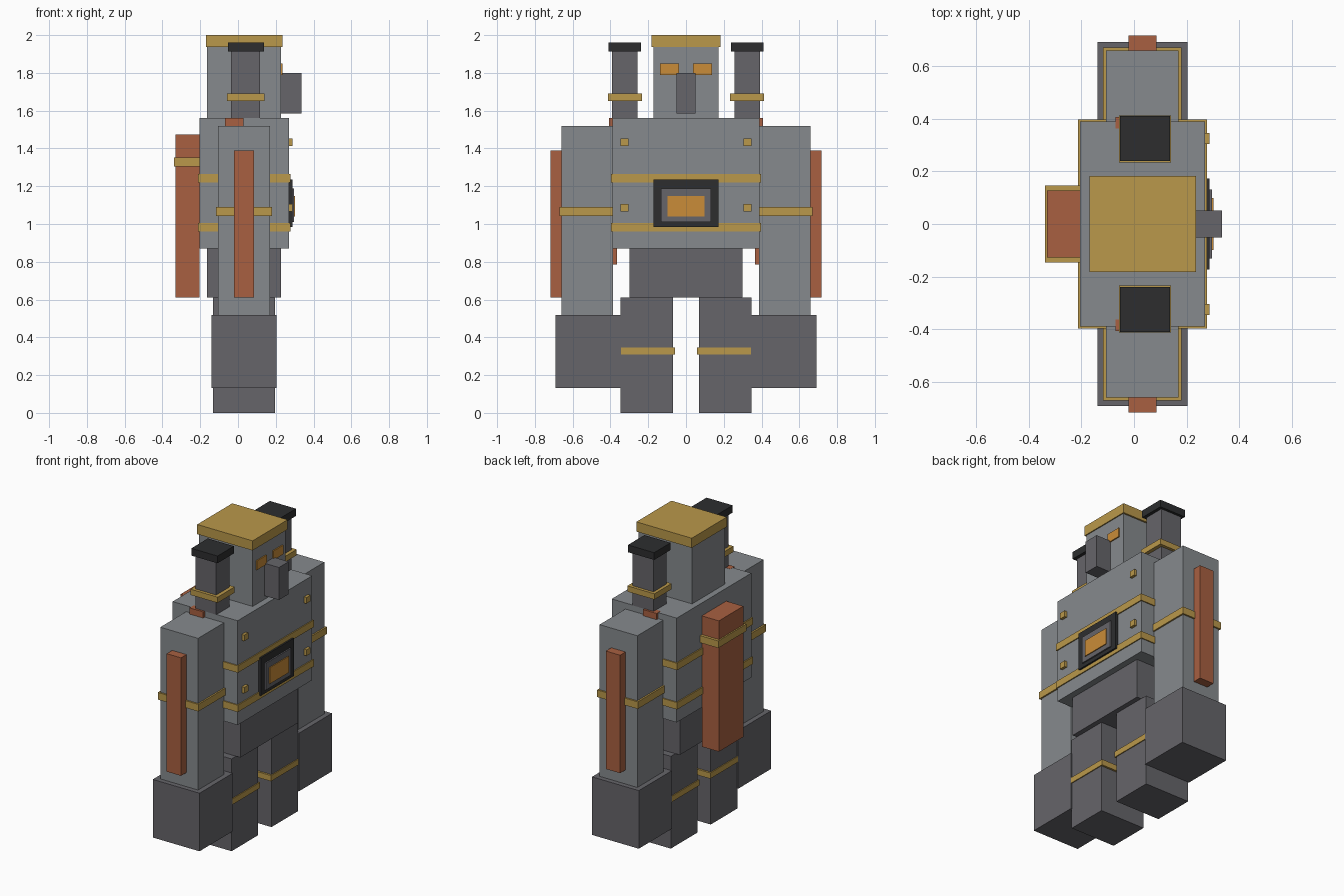
import bpy
import bmesh

cube = bpy.data.objects.get("Cube")
if cube:
    bpy.data.objects.remove(cube, do_unlink=True)


def material(name, r, g, b):
    m = bpy.data.materials.new(name)
    m.use_nodes = True
    m.diffuse_color = (r, g, b, 1)
    m.node_tree.nodes["Principled BSDF"].inputs["Base Color"].default_value = (r, g, b, 1)
    return m


steel = material("steel grey", 0.24, 0.255, 0.27)
iron = material("dark iron grey", 0.133, 0.13, 0.144)
soot = material("soot black", 0.026, 0.027, 0.028)
brass = material("brass", 0.49, 0.314, 0.069)
copper = material("copper", 0.392, 0.117, 0.053)
glow = material("amber glow", 0.59, 0.265, 0.04)


def box(name, mat, xs, ys, zs):
    """Flat-faced block spanning the given ranges."""
    bm = bmesh.new()
    bmesh.ops.create_cube(bm, size=1)
    for v in bm.verts:
        v.co = [r[0] if c < 0 else r[1] for c, r in zip(v.co, (xs, ys, zs))]
    mesh = bpy.data.meshes.new(name)
    bm.to_mesh(mesh)
    bm.free()
    mesh.materials.append(mat)
    obj = bpy.data.objects.new(name, mesh)
    bpy.context.collection.objects.link(obj)
    return obj


def mid(name, mat, xs, half, zs):
    """Block centred across the body."""
    return box(name, mat, xs, (-half, half), zs)


def pair(name, mat, xs, ys, zs):
    """The same block on both sides of the body."""
    box("left_" + name, mat, xs, ys, zs)
    box("right_" + name, mat, xs, (-ys[1], -ys[0]), zs)


# Torso and hips
mid("torso", steel, (-0.205, 0.27), 0.39, (0.87, 1.56))
mid("hips", iron, (-0.165, 0.228), 0.30, (0.61, 0.87))
for label, z in (("lower", 0.96), ("upper", 1.22)):
    mid(label + "_torso_band", brass, (-0.213, 0.277), 0.397, (z, z + 0.046))

# Chest furnace window, stacked plates
mid("furnace_frame", soot, (0.27, 0.288), 0.173, (0.985, 1.235))
mid("furnace_door", iron, (0.288, 0.297), 0.132, (1.01, 1.187))
mid("furnace_window", glow, (0.297, 0.303), 0.098, (1.04, 1.147))

# Chest rivets
for label, z in (("lower", 1.067), ("upper", 1.413)):
    pair(label + "_rivet", brass, (0.27, 0.288), (0.304, 0.346), (z, z + 0.04))

# Head
mid("head", steel, (-0.165, 0.228), 0.172, (1.56, 1.936))
mid("head_cap", brass, (-0.17, 0.235), 0.183, (1.936, 2.0))
mid("nose", iron, (0.228, 0.335), 0.051, (1.585, 1.80))
pair("eye", glow, (0.228, 0.236), (0.036, 0.138), (1.79, 1.85))

# Shoulder chimneys
pair("chimney", iron, (-0.037, 0.116), (0.257, 0.393), (1.56, 1.912))
pair("chimney_ring", brass, (-0.058, 0.14), (0.234, 0.413), (1.652, 1.69))
pair("chimney_cap", soot, (-0.054, 0.137), (0.239, 0.41), (1.912, 1.96))

# Arms with pipes and fists
pair("arm", steel, (-0.106, 0.17), (0.387, 0.66), (0.517, 1.52))
pair("arm_band", brass, (-0.117, 0.18), (0.376, 0.671), (1.043, 1.09))
pair("arm_pipe", copper, (-0.02, 0.085), (0.66, 0.717), (0.61, 1.39))
pair("fist", iron, (-0.139, 0.203), (0.345, 0.692), (0.133, 0.517))
pair("side_pipe", copper, (-0.07, 0.03), (0.364, 0.407), (0.785, 1.561))

# Legs
pair("leg", iron, (-0.132, 0.196), (0.07, 0.347), (0, 0.61))
pair("leg_band", brass, (-0.138, 0.202), (0.057, 0.36), (0.309, 0.347))

# Back tank
mid("back_tank", copper, (-0.33, -0.205), 0.128, (0.61, 1.475))
mid("back_tank_band", brass, (-0.339, -0.2), 0.147, (1.305, 1.352))
